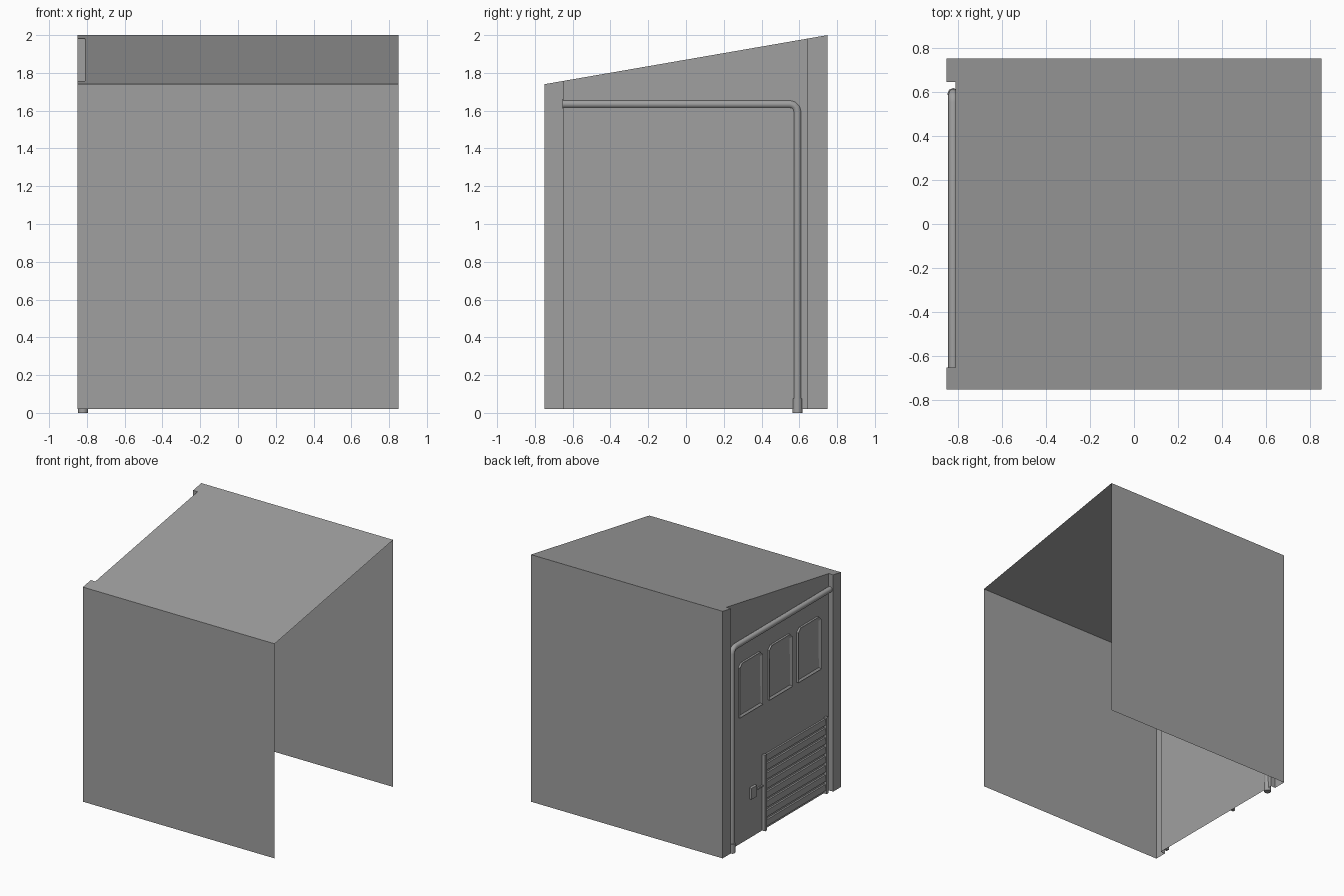
import bpy, bmesh, math
from mathutils import Vector

cube = bpy.data.objects.get("Cube")
if cube:
    bpy.data.objects.remove(cube, do_unlink=True)

grey = bpy.data.materials.new("plain grey")
grey.use_nodes = True
color = (0.35, 0.35, 0.35, 1)
grey.diffuse_color = color
grey.node_tree.nodes["Principled BSDF"].inputs["Base Color"].default_value = color

W, D = 0.85, 0.75          # half width, half depth
BASE = 0.02                # lower edge of the walls
WALL = -0.81               # recessed side wall
FRONT_POST, BACK_POST = -0.65, 0.645


def roof_z(y):
    return 1.74 + (y + D) * 0.26 / (2 * D)


def finish(name, bm):
    mesh = bpy.data.meshes.new(name)
    bm.to_mesh(mesh)
    bm.free()
    mesh.materials.append(grey)
    obj = bpy.data.objects.new(name, mesh)
    bpy.context.collection.objects.link(obj)
    return obj


def sheet(name, points):
    bm = bmesh.new()
    face = bm.faces.new([bm.verts.new(p) for p in points])
    return finish(name, bm)


def upright(name, a, b):
    """Vertical panel between two floor points, reaching up to the roof."""
    (ax, ay), (bx, by) = a, b
    return sheet(name, [(ax, ay, BASE), (bx, by, BASE),
                        (bx, by, roof_z(by)), (ax, ay, roof_z(ay))])


def prism(name, points, offset):
    """Closed prism made by extruding a flat outline."""
    bm = bmesh.new()
    face = bm.faces.new([bm.verts.new(p) for p in points])
    ext = bmesh.ops.extrude_face_region(bm, geom=[face], use_keep_orig=True)
    bmesh.ops.translate(bm, vec=offset,
                        verts=[v for v in ext["geom"] if isinstance(v, bmesh.types.BMVert)])
    bmesh.ops.recalc_face_normals(bm, faces=bm.faces)
    return finish(name, bm)


def box(name, x, y, z):
    return prism(name, [(x[0], y[0], z[0]), (x[0], y[1], z[0]),
                        (x[0], y[1], z[1]), (x[0], y[0], z[1])], (x[1] - x[0], 0, 0))


# Shell: front, back, corner posts and recessed wall
upright("front_wall", (-W, -D), (W, -D))
upright("back_wall", (W, D), (-W, D))
upright("front_post_side", (-W, FRONT_POST), (-W, -D))
upright("back_post_side", (-W, D), (-W, BACK_POST))
upright("front_post_return", (WALL, FRONT_POST), (-W, FRONT_POST))
upright("back_post_return", (-W, BACK_POST), (WALL, BACK_POST))
upright("side_wall", (WALL, BACK_POST), (WALL, FRONT_POST))

# Sloping roof, notched above the recessed wall
outline = [(-W, -D), (W, -D), (W, D), (-W, D), (-W, BACK_POST),
           (WALL, BACK_POST), (WALL, FRONT_POST), (-W, FRONT_POST)]
sheet("roof", [(x, y, roof_z(y)) for x, y in outline])


# Windows with a raised frame and chamfered upper corners
def window(name, y0, y1, z0=1.04, z1=1.47, cut=0.03):
    ring = [(y1, z0), (y0, z0), (y0, z1 - cut), (y0 + cut, z1),
            (y1 - cut, z1), (y1, z1 - cut)]
    obj = prism(name, [(WALL, y, z) for y, z in ring], (-0.016, 0, 0))
    bm = bmesh.new()
    bm.from_mesh(obj.data)
    pane = min(bm.faces, key=lambda f: f.calc_center_median().x)
    bmesh.ops.inset_region(bm, faces=[pane], thickness=0.022)
    bmesh.ops.translate(bm, verts=pane.verts, vec=(0.012, 0, 0))
    bm.to_mesh(obj.data)
    bm.free()


for i, y in enumerate((0.35, -0.025, -0.39)):
    window(f"window_{i + 1}", y - 0.145, y + 0.145)

# Roller shutter: overlapping slats between two guide rails
Y0, Y1, TOP, SLATS = -0.60, 0.18, 0.62, 8
pitch = (TOP - BASE) / SLATS
for i in range(SLATS):
    z = BASE + i * pitch
    prism(f"shutter_slat_{i + 1}",
          [(WALL, Y0, z), (WALL - 0.004, Y0, z + 0.02), (WALL - 0.02, Y0, z + 0.028),
           (WALL - 0.014, Y0, z + pitch), (WALL, Y0, z + pitch)], (0, Y1 - Y0, 0))
for name, y in (("front", Y0), ("back", Y1)):
    box(f"{name}_shutter_rail", (WALL - 0.026, WALL + 0.002), (y - 0.012, y + 0.012), (BASE, TOP + 0.01))

# Shutter switch with its short conduit
box("switch_box", (WALL - 0.02, WALL), (0.285, 0.355), (0.335, 0.425))
box("switch_conduit", (WALL - 0.01, WALL), (0.19, 0.285), (0.375, 0.387))


# Drain pipe, half sunk in the wall
def tube(name, path, radius):
    curve = bpy.data.curves.new(name, "CURVE")
    curve.dimensions = "3D"
    curve.bevel_depth = radius
    curve.bevel_resolution = 2
    curve.use_fill_caps = True
    curve.materials.append(grey)
    spline = curve.splines.new("POLY")
    spline.points.add(len(path) - 1)
    for point, co in zip(spline.points, path):
        point.co = (*co, 1)
    obj = bpy.data.objects.new(name, curve)
    bpy.context.collection.objects.link(obj)


PX, PY, PZ, BEND = -0.82, 0.59, 1.635, 0.04
bend = [(PX, PY - BEND + BEND * math.sin(a), PZ - BEND + BEND * math.cos(a))
        for a in (math.pi / 2 * k / 3 for k in range(4))]
tube("drain_pipe", [(PX, -0.655, PZ)] + bend + [(PX, PY, 0.05)], 0.023)
tube("pipe_foot", [(PX, PY, 0), (PX, PY, 0.075)], 0.027)
